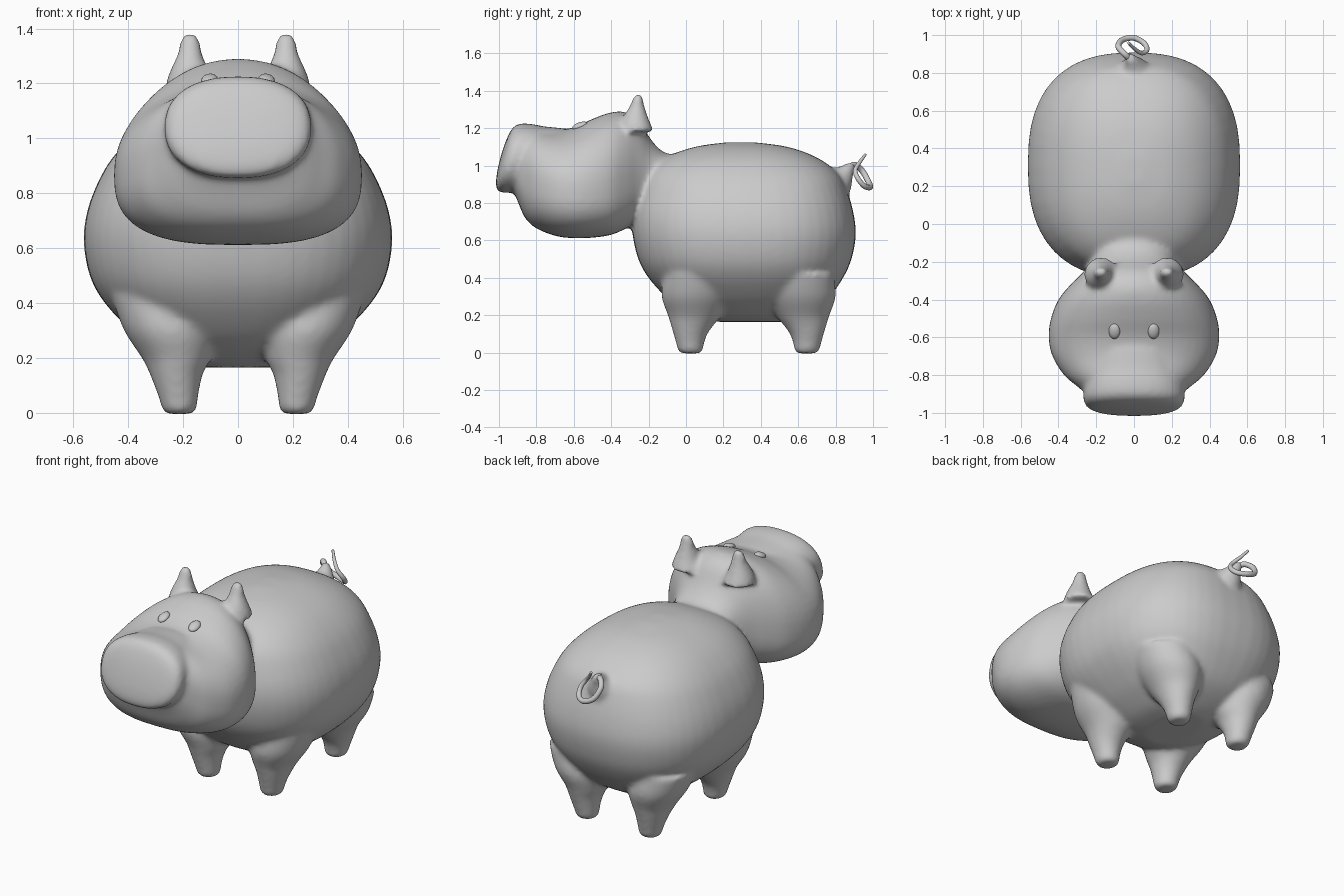
import bpy, bmesh, math
from mathutils import Vector, Matrix

if "Cube" in bpy.data.objects:
    bpy.data.objects.remove(bpy.data.objects["Cube"])

grey = bpy.data.materials.new("plain_grey")
grey.diffuse_color = (0.6, 0.6, 0.6, 1)
grey.use_nodes = True
grey.node_tree.nodes["Principled BSDF"].inputs["Base Color"].default_value = grey.diffuse_color


def power(c, n):
    return math.copysign(abs(c) ** (2 / n), c)


def refine(rows, steps=5):
    """Catmull-Rom subdivision of a list of section rows."""
    out = []
    for i in range(len(rows) - 1):
        a, b, c, d = (rows[max(0, min(len(rows) - 1, i + k))] for k in (-1, 0, 1, 2))
        for s in range(steps):
            t = s / steps
            out.append([0.5 * (2 * q + (r - p) * t + (2 * p - 5 * q + 4 * r - u) * t * t
                               + (3 * q - p - 3 * r + u) * t ** 3)
                        for p, q, r, u in zip(a, b, c, d)])
    return out + [list(rows[-1])]


def loft(bm, rings):
    """Skin a closed tube through rings of points and cap the ends."""
    vs = [[bm.verts.new(p) for p in ring] for ring in rings]
    n = len(vs[0])
    faces = [bm.faces.new(vs[0]), bm.faces.new(vs[-1])]
    for a, b in zip(vs, vs[1:]):
        for i in range(n):
            j = (i + 1) % n
            faces.append(bm.faces.new((a[i], a[j], b[j], b[i])))
    bmesh.ops.recalc_face_normals(bm, faces=faces)


ANG = [2 * math.pi * i / 48 for i in range(48)]


def upright(bm, rows, n=2.0, side=1):
    """Rows: z, x min, x max, y min, y max."""
    loft(bm, [[(side * ((x0 + x1) / 2 + (x1 - x0) / 2 * power(math.cos(a), n)),
                (y0 + y1) / 2 + (y1 - y0) / 2 * power(math.sin(a), n), z) for a in ANG]
              for z, x0, x1, y0, y1 in refine(rows)])


def lengthwise(bm, rows, n_up, n_low, shear=0.0):
    """Rows: y, half width, z top, z bottom, z of widest point."""
    rings = []
    for y, w, top, low, mid in refine(rows):
        ring = []
        for a in ANG:
            s = math.sin(a)
            n = n_up if s >= 0 else n_low
            z = mid + (top - mid if s >= 0 else mid - low) * power(s, n)
            ring.append((w * power(math.cos(a), n), y + shear * (z - 1.04), z))
        rings.append(ring)
    loft(bm, rings)


def finish(name, bm):
    me = bpy.data.meshes.new(name)
    bm.to_mesh(me)
    bm.free()
    me.materials.append(grey)
    ob = bpy.data.objects.new(name, me)
    bpy.context.collection.objects.link(ob)
    for p in me.polygons:
        p.use_smooth = True
    return ob


bm = bmesh.new()

# Barrel body
body = [(z, -w, w, y0, y1) for z, w, y0, y1 in (
    (0.165, 0.12, 0.16, 0.54), (0.19, 0.22, 0.08, 0.61), (0.24, 0.31, -0.03, 0.70),
    (0.3, 0.39, -0.11, 0.77), (0.4, 0.485, -0.2, 0.84), (0.5, 0.54, -0.255, 0.885),
    (0.63, 0.562, -0.285, 0.908), (0.75, 0.545, -0.285, 0.895), (0.87, 0.495, -0.255, 0.86),
    (0.95, 0.44, -0.22, 0.82), (1.02, 0.365, -0.15, 0.74), (1.07, 0.28, -0.05, 0.64),
    (1.105, 0.18, 0.07, 0.52), (1.125, 0.05, 0.22, 0.36))]
upright(bm, body, n=2.5)

# Four legs; the hind pair leans the other way
front = [(-0.004, 0.17, 0.26, -0.02, 0.07), (0.01, 0.152, 0.275, -0.042, 0.09),
         (0.05, 0.146, 0.287, -0.053, 0.097), (0.1, 0.138, 0.305, -0.067, 0.115),
         (0.15, 0.125, 0.325, -0.082, 0.15), (0.2, 0.10, 0.35, -0.097, 0.19),
         (0.3, 0.08, 0.415, -0.13, 0.24), (0.42, 0.1, 0.46, -0.12, 0.25)]
hind = [(z, a, b, 0.67 - d, 0.67 - c) for z, a, b, c, d in front]
for side in (1, -1):
    upright(bm, front, side=side)
    upright(bm, hind, side=side)

# Head running into the neck
head = [(-0.93, 0.20, 1.16, 0.88, 1.0), (-0.9, 0.25, 1.195, 0.81, 0.98),
        (-0.86, 0.30, 1.2, 0.72, 0.95), (-0.8, 0.37, 1.2, 0.665, 0.91),
        (-0.7, 0.432, 1.188, 0.625, 0.885), (-0.6, 0.452, 1.205, 0.612, 0.87),
        (-0.5, 0.44, 1.25, 0.615, 0.87), (-0.4, 0.40, 1.285, 0.63, 0.88),
        (-0.32, 0.335, 1.285, 0.665, 0.9), (-0.25, 0.265, 1.24, 0.71, 0.92),
        (-0.18, 0.215, 1.13, 0.74, 0.92), (-0.1, 0.2, 1.065, 0.76, 0.92),
        (0.05, 0.18, 1.06, 0.8, 0.92)]
lengthwise(bm, head, 2.15, 2.8)

# Snout with a slanted, gently domed face
snout = [(y, 0.263 * s, 1.04 + 0.182 * s, 1.04 - 0.182 * s, 1.04) for y, s in (
    (-0.993, 0.05), (-0.99, 0.4), (-0.98, 0.75), (-0.965, 0.93), (-0.945, 1.0),
    (-0.92, 1.02), (-0.87, 1.0), (-0.8, 0.93), (-0.7, 0.88))]
lengthwise(bm, snout, 2.3, 2.3, shear=0.27)

# Ears
ear = [(1.18, 0.075, 0.27, -0.36, -0.17), (1.24, 0.105, 0.25, -0.345, -0.195),
       (1.28, 0.12, 0.232, -0.325, -0.21), (1.32, 0.133, 0.217, -0.3, -0.222),
       (1.36, 0.14, 0.21, -0.285, -0.23), (1.385, 0.155, 0.195, -0.265, -0.24)]
for side in (1, -1):
    upright(bm, ear, side=side)

# Tail root
root = [(-0.0, 0.8, 0.9, 0.09), (-0.005, 0.84, 0.945, 0.055),
        (-0.015, 0.87, 0.985, 0.033), (-0.03, 0.89, 1.0, 0.02)]
for x, y, z, r in refine(root, 8):
    bmesh.ops.create_icosphere(bm, subdivisions=2, radius=r,
                               matrix=Matrix.Translation((x, y, z)))

# Fuse all the flesh into one smooth skin
raw = finish("raw_skin", bm)
rm = raw.modifiers.new("fuse", 'REMESH')
rm.mode, rm.voxel_size = 'VOXEL', 0.014
sm = raw.modifiers.new("soften", 'SMOOTH')
sm.factor, sm.iterations = 0.5, 10
deps = bpy.context.evaluated_depsgraph_get()
skin = bmesh.new()
skin.from_mesh(bpy.data.meshes.new_from_object(raw.evaluated_get(deps)))
bpy.data.objects.remove(raw)
finish("pig_body", skin)

# Curly tail
path = [(-0.015, 0.87, 0.98), (-0.05, 0.9, 1.005), (-0.083, 0.94, 0.975),
        (-0.06, 0.975, 0.915), (0.0, 0.985, 0.885), (0.055, 0.955, 0.89),
        (0.068, 0.92, 0.93), (0.04, 0.905, 0.975), (0.0, 0.93, 1.02), (-0.03, 0.96, 1.06)]
pts = [Vector(p) for p in refine(path, 6)]
rings = []
for i, p in enumerate(pts):
    d = (pts[min(i + 1, len(pts) - 1)] - pts[max(i - 1, 0)]).normalized()
    u = d.cross(p - Vector((0, 0.94, 0.95)) if i else Vector((0, 0, 1))).normalized()
    v = d.cross(u)
    r = 0.016 * (1 - 0.6 * (i / len(pts)) ** 3)
    rings.append([p + r * (math.cos(a) * u + math.sin(a) * v) for a in ANG[::4]])
bm = bmesh.new()
loft(bm, rings)
finish("tail", bm)

# Eyes, lying on the slope of the brow
for side, name in ((1, "left_eye"), (-1, "right_eye")):
    bm = bmesh.new()
    place = (Matrix.Translation((side * 0.104, -0.568, 1.213))
             @ Matrix.Rotation(0.35, 4, 'X') @ Matrix.Rotation(side * 0.15, 4, 'Y')
             @ Matrix.Diagonal((0.03, 0.043, 0.018, 1)))
    bmesh.ops.create_uvsphere(bm, u_segments=24, v_segments=12, radius=1, matrix=place)
    finish(name, bm)
